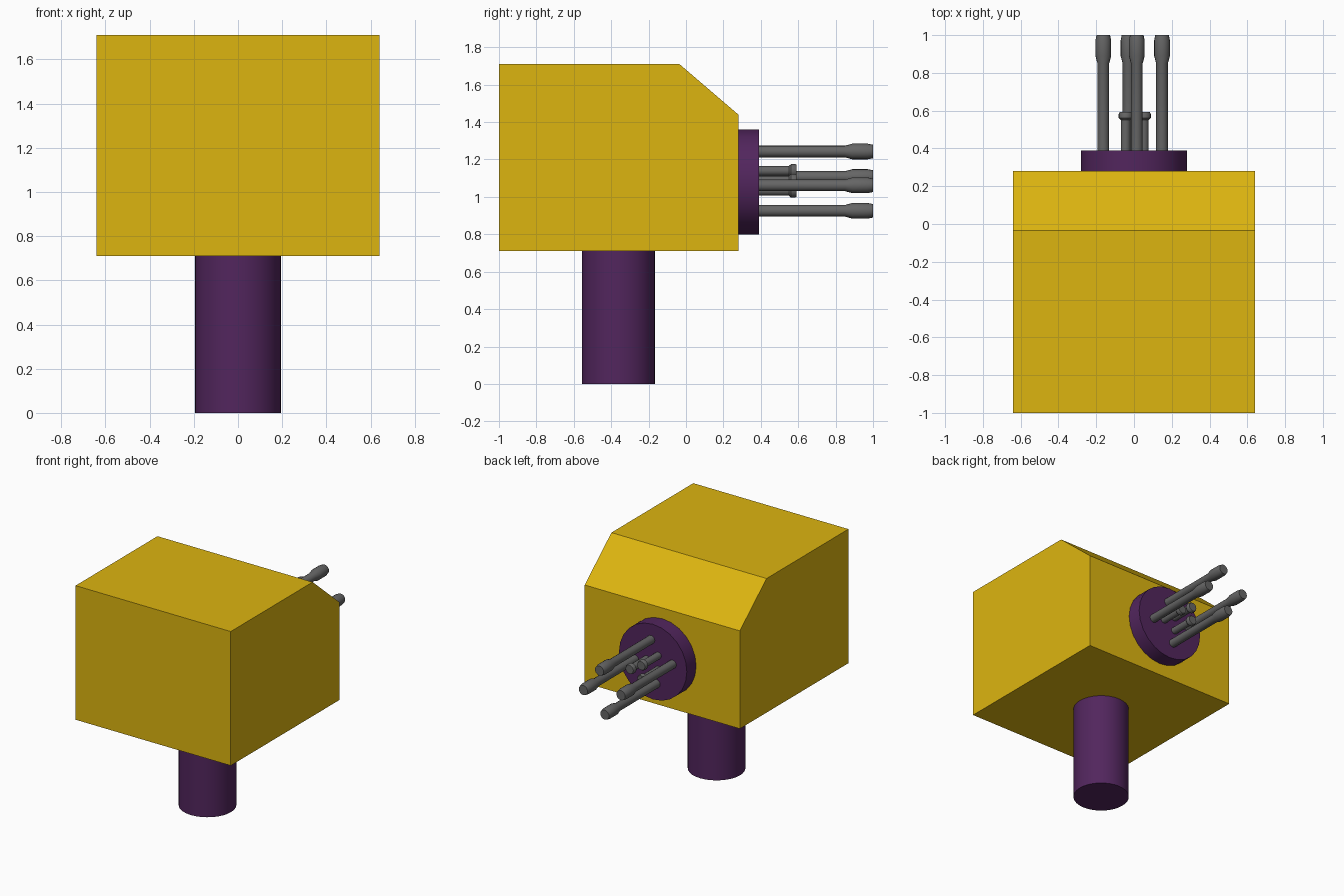
import bpy, bmesh, math
from mathutils import Matrix

cube = bpy.data.objects.get("Cube")
if cube:
    bpy.data.objects.remove(cube, do_unlink=True)


def material(name, rgb):
    m = bpy.data.materials.new(name)
    m.use_nodes = True
    m.diffuse_color = (*rgb, 1)
    m.node_tree.nodes["Principled BSDF"].inputs["Base Color"].default_value = (*rgb, 1)
    return m


yellow = material("golden yellow", (0.72, 0.46, 0.005))
purple = material("dark purple", (0.084, 0.019, 0.11))
grey = material("gun grey", (0.13, 0.13, 0.13))


def finish(name, bm, mat, smooth=False):
    bmesh.ops.recalc_face_normals(bm, faces=bm.faces)
    mesh = bpy.data.meshes.new(name)
    bm.to_mesh(mesh)
    bm.free()
    mesh.materials.append(mat)
    ob = bpy.data.objects.new(name, mesh)
    bpy.context.collection.objects.link(ob)
    if smooth:
        bpy.ops.object.select_all(action='DESELECT')
        ob.select_set(True)
        bpy.context.view_layer.objects.active = ob
        bpy.ops.object.shade_smooth_by_angle(angle=math.radians(40))
    return ob


def turned(name, profile, mat, sides, place):
    """Capped solid of revolution from (radius, height) pairs along local z."""
    bm = bmesh.new()
    rings = []
    for r, h in profile:
        angles = [math.tau * i / sides for i in range(sides)]
        rings.append([bm.verts.new((r * math.cos(a), r * math.sin(a), h)) for a in angles])
    for low, high in zip(rings, rings[1:]):
        for i in range(sides):
            j = (i + 1) % sides
            bm.faces.new((low[i], low[j], high[j], high[i]))
    bm.faces.new(rings[0])
    bm.faces.new(rings[-1])
    bm.transform(place)
    return finish(name, bm, mat, True)


def along_y(x, z):
    return Matrix.Translation((x, 0, z)) @ Matrix.Rotation(-math.pi / 2, 4, 'X')


# Housing: side profile (y, z) extruded across x
half = 0.64
outline = [(-1, 0.71), (0.28, 0.71), (0.28, 1.44), (-0.035, 1.71), (-1, 1.71)]
bm = bmesh.new()
side = bm.faces.new([bm.verts.new((-half, y, z)) for y, z in outline])
grown = bmesh.ops.extrude_face_region(bm, geom=[side])["geom"]
bmesh.ops.translate(bm, vec=(2 * half, 0, 0),
                    verts=[v for v in grown if isinstance(v, bmesh.types.BMVert)])
finish("housing", bm, yellow)

# Support post and round barrel mount
turned("support_post", [(0.195, 0), (0.195, 0.71)], purple, 32,
       Matrix.Translation((0, -0.36, 0)))
turned("barrel_mount", [(0.28, 0.28), (0.28, 0.39)], purple, 24, along_y(0, 1.08))

# Four long barrels in a slightly turned square
long_barrel = [(0.031, 0.385), (0.031, 0.85), (0.042, 0.89), (0.042, 0.97), (0.036, 1.0)]
for i in range(4):
    a = math.radians(82 + 90 * i)
    turned(f"long_barrel_{i + 1}", long_barrel, grey, 16,
           along_y(-0.007 + 0.157 * math.cos(a), 1.084 + 0.16 * math.sin(a)))

# Three short barrels with flanged tips
short_barrel = [(0.026, 0.385), (0.026, 0.55), (0.037, 0.562), (0.037, 0.582), (0.032, 0.592)]
for i in range(3):
    a = math.tau * i / 3
    turned(f"short_barrel_{i + 1}", short_barrel, grey, 16,
           along_y(-0.012 + 0.064 * math.cos(a), 1.086 + 0.061 * math.sin(a)))
